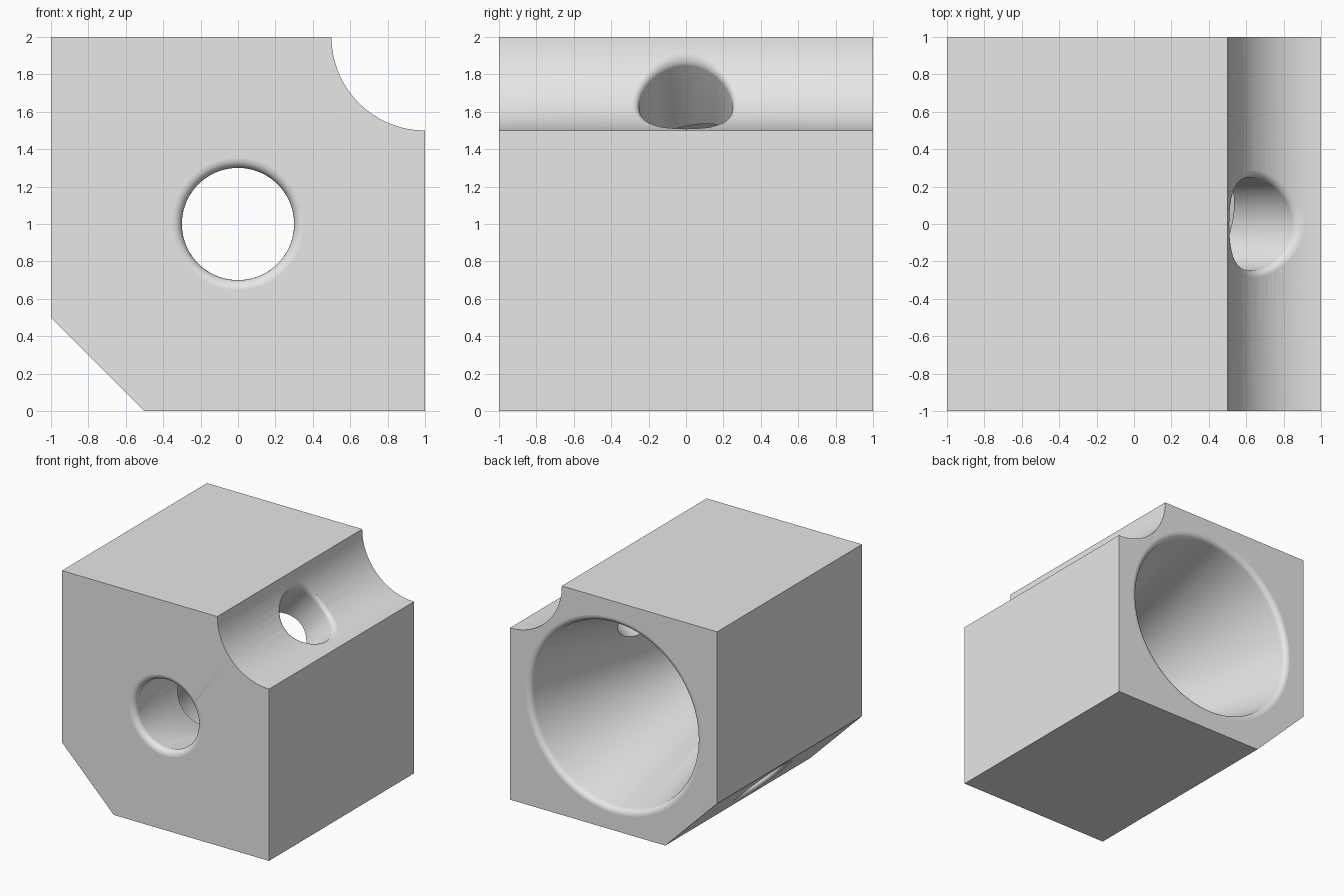
import bpy, bmesh, math
from mathutils import Vector

if "Cube" in bpy.data.objects:
    bpy.data.objects.remove(bpy.data.objects["Cube"], do_unlink=True)

SIDES = 96
ROUND = 0.05      # rim rounding of the tapered bore
RIM = 0.035       # rim rounding of the cross hole

grey = bpy.data.materials.new("plain grey")
grey.use_nodes = True
colour = (0.8, 0.8, 0.8, 1)
grey.diffuse_color = colour
grey.node_tree.nodes["Principled BSDF"].inputs["Base Color"].default_value = colour


def loft(name, rings):
    """Skin closed rings of points and cap both ends."""
    bm = bmesh.new()
    loops = [[bm.verts.new(p) for p in ring] for ring in rings]
    n = len(loops[0])
    for a, b in zip(loops, loops[1:]):
        for i in range(n):
            j = (i + 1) % n
            bm.faces.new((a[i], a[j], b[j], b[i]))
    bm.faces.new(loops[0])
    bm.faces.new(loops[-1])
    bmesh.ops.recalc_face_normals(bm, faces=bm.faces)
    mesh = bpy.data.meshes.new(name)
    bm.to_mesh(mesh)
    bm.free()
    mesh.materials.append(grey)
    obj = bpy.data.objects.new(name, mesh)
    bpy.context.collection.objects.link(obj)
    return obj


def rim_arc(size, steps=6):
    """(extra radius, depth below the surface) from the surface inward."""
    angles = [math.pi / 2 * k / steps for k in range(steps + 1)]
    return [(size * (1 - math.sin(a)), size * (1 - math.cos(a))) for a in angles]


# Block: square outline with a round groove and a cut corner
outline = [(-1, 0.5), (-0.5, 0), (1, 0)]
for k in range(33):
    a = math.pi / 2 * k / 32
    outline.append((1 - 0.5 * math.sin(a), 2 - 0.5 * math.cos(a)))
outline.append((-1, 2))
block = loft("block", [[(x, y, z) for x, z in outline] for y in (-1, 1)])

# Tapered bore from front to back, flaring at both rims
front = [(0.3 + r, -1 + d) for r, d in rim_arc(ROUND)]
back = [(0.8 + r, 1 - d) for r, d in reversed(rim_arc(ROUND))]
profile = [(0.3 + ROUND, -1.2)] + front + back + [(0.8 + ROUND, 1.2)]
turn = [2 * math.pi * i / SIDES for i in range(SIDES)]
bore = loft("bore_cutter", [[(r * math.cos(a), y, 1 + r * math.sin(a)) for a in turn]
                            for r, y in profile])

# Cross hole on the diagonal from the groove to the cut corner
along = Vector((1, 0, 1)).normalized()
across = Vector((1, 0, -1)).normalized()
centre = Vector((0, 0, 1))


def hole_ring(radius, height):
    ring = []
    for a in turn:
        w = radius * math.cos(a)
        ring.append(centre + across * w + Vector((0, radius * math.sin(a), 0))
                    + along * height(w))
    return ring


def groove_height(w):
    return math.sqrt(2) - math.sqrt(0.25 - w * w)


corner = -0.75 * math.sqrt(2)
rings = [hole_ring(0.25 + RIM, lambda w: corner - 0.2)]
rings += [hole_ring(0.25 + r, lambda w, d=d: corner + d) for r, d in rim_arc(RIM)]
rings += [hole_ring(0.25 + r, lambda w, d=d: groove_height(w) - d)
          for r, d in reversed(rim_arc(RIM))]
rings += [hole_ring(0.25 + RIM, lambda w: 1.3)]
hole = loft("hole_cutter", rings)

# Cut the block
bpy.context.view_layer.objects.active = block
block.select_set(True)
for cutter in (bore, hole):
    mod = block.modifiers.new("cut", "BOOLEAN")
    mod.operation = "DIFFERENCE"
    mod.solver = "EXACT"
    mod.object = cutter
    bpy.ops.object.modifier_apply(modifier=mod.name)
    bpy.data.objects.remove(cutter, do_unlink=True)

# Smooth the curved surfaces, keep the large planes flat
bpy.ops.object.shade_smooth_by_angle(angle=math.radians(30))
planes = [Vector((1, 0, 0)), Vector((0, 1, 0)), Vector((0, 0, 1)), along]
for face in block.data.polygons:
    if face.area > 0.1 and any(abs(face.normal.dot(p)) > 0.9999 for p in planes):
        face.use_smooth = False
